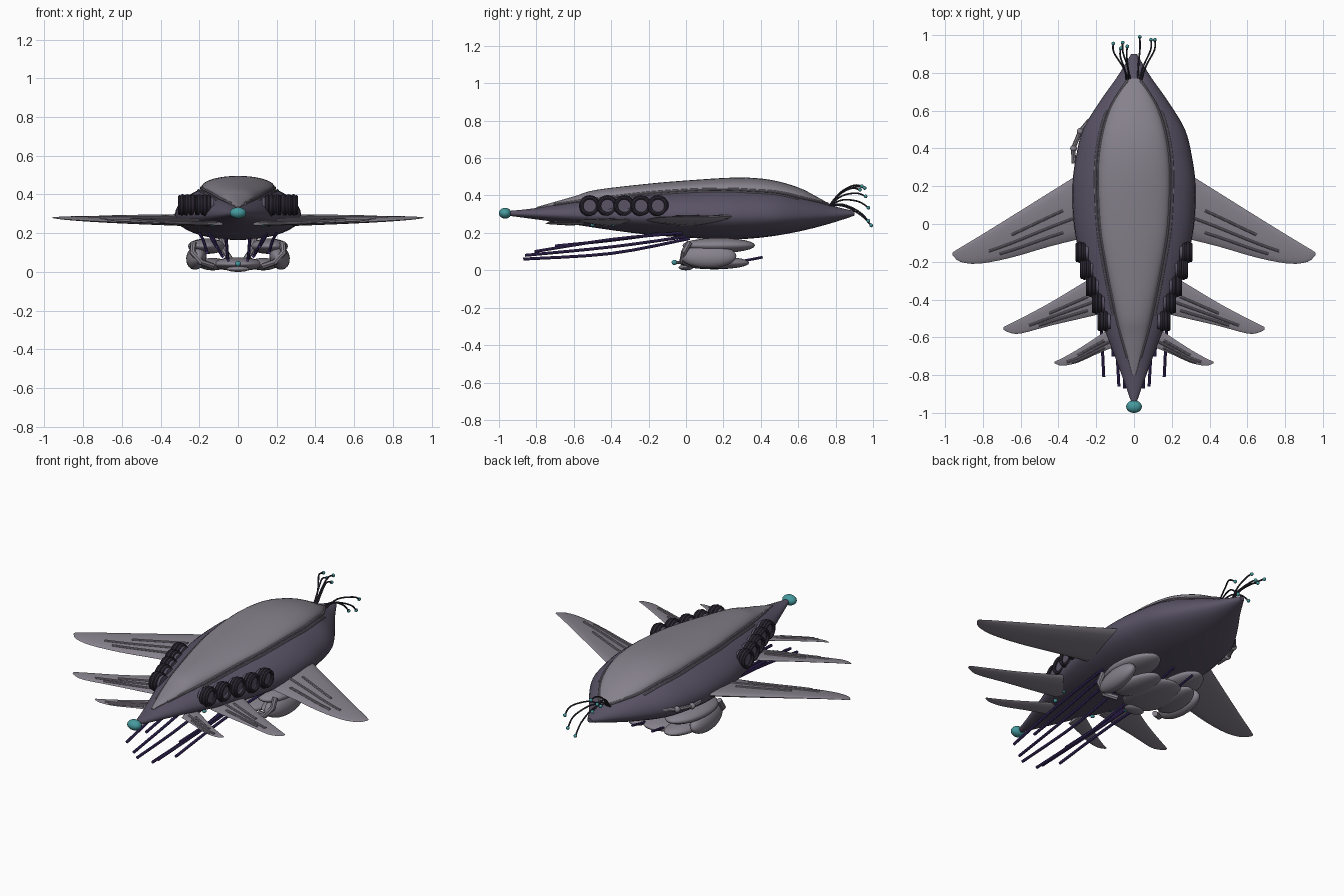
import bpy, bmesh, math
from mathutils import Vector

if "Cube" in bpy.data.objects:
    bpy.data.objects.remove(bpy.data.objects["Cube"])


def mat(name, c):
    m = bpy.data.materials.new(name)
    m.diffuse_color = (*c, 1)
    m.use_nodes = True
    m.node_tree.nodes["Principled BSDF"].inputs["Base Color"].default_value = m.diffuse_color
    return m


DARK = mat("dark_hull", (0.10, 0.085, 0.13))
SHELL = mat("shell", (0.24, 0.22, 0.26))
BLACK = mat("black", (0.035, 0.03, 0.045))
TEAL = mat("teal", (0.06, 0.32, 0.34))
PURPLE = mat("purple", (0.055, 0.03, 0.15))


def finish(o, name, m, angle=40):
    o.name = name
    o.data.materials.clear()
    o.data.materials.append(m)
    bpy.ops.object.select_all(action='DESELECT')
    o.select_set(True)
    bpy.context.view_layer.objects.active = o
    bpy.ops.object.shade_smooth_by_angle(angle=math.radians(angle))
    return o


def loft(name, rings, m):
    """Skin a list of closed rings and cap both ends."""
    bm = bmesh.new()
    vs = [[bm.verts.new(p) for p in r] for r in rings]
    n = len(vs[0])
    for a, b in zip(vs, vs[1:]):
        for i in range(n):
            bm.faces.new((a[i], a[(i + 1) % n], b[(i + 1) % n], b[i]))
    bm.faces.new(vs[0])
    bm.faces.new(vs[-1])
    bmesh.ops.recalc_face_normals(bm, faces=bm.faces)
    me = bpy.data.meshes.new(name)
    bm.to_mesh(me)
    bm.free()
    o = bpy.data.objects.new(name, me)
    bpy.context.collection.objects.link(o)
    return finish(o, name, m)


def smooth_rows(rows, sub=4):
    """Catmull-Rom subdivision of a profile table."""
    out = []
    for i in range(len(rows) - 1):
        p = [rows[max(0, min(len(rows) - 1, i + k))] for k in (-1, 0, 1, 2)]
        for s in range(sub):
            t = s / sub
            out.append([0.5 * (2 * b + (c - a) * t + (2 * a - 5 * b + 4 * c - d) * t * t
                               + (3 * b - a - 3 * c + d) * t ** 3) for a, b, c, d in zip(*p)])
    return out + [list(rows[-1])]


def tube(name, pts, r, m):
    cu = bpy.data.curves.new(name, 'CURVE')
    cu.dimensions = '3D'
    cu.bevel_depth = r
    cu.bevel_resolution = 2
    cu.use_fill_caps = True
    sp = cu.splines.new('POLY')
    sp.points.add(len(pts) - 1)
    for q, p in zip(sp.points, pts):
        q.co = (*p, 1)
    o = bpy.data.objects.new(name, cu)
    bpy.context.collection.objects.link(o)
    bpy.ops.object.select_all(action='DESELECT')
    o.select_set(True)
    bpy.context.view_layer.objects.active = o
    bpy.ops.object.convert(target='MESH')
    return finish(bpy.context.object, name, m)


def ball(name, loc, size, m, rot=(0, 0, 0), seg=24):
    bpy.ops.mesh.primitive_uv_sphere_add(segments=seg, ring_count=seg // 2, radius=1, location=loc, rotation=rot)
    o = bpy.context.object
    o.scale = size
    return finish(o, name, m, 60)


# Hull: y, half width, bottom z, middle z, top z
HULL = smooth_rows([
    (-0.95, .012, .292, .305, .317), (-0.8, .065, .272, .30, .333), (-0.6, .14, .245, .295, .37),
    (-0.4, .22, .215, .292, .40), (-0.2, .28, .19, .29, .43), (0, .318, .175, .29, .45),
    (0.2, .326, .165, .29, .46), (0.35, .308, .17, .29, .455), (0.5, .27, .188, .29, .44),
    (0.65, .18, .218, .292, .395), (0.77, .095, .25, .295, .35), (0.85, .045, .275, .30, .328),
    (0.9, .015, .292, .305, .318)])
N = 40
rings = []
for y, w, b, c, t in HULL:
    ang = [2 * math.pi * i / N for i in range(N)]
    rings.append([(w * math.cos(a), y, c + ((t - c) if math.sin(a) > 0 else (c - b)) * math.sin(a)) for a in ang])
loft("hull", rings, DARK)


def hull_at(y):
    for p, q in zip(HULL, HULL[1:]):
        if p[0] <= y <= q[0]:
            k = (y - p[0]) / (q[0] - p[0])
            return [a + (b - a) * k for a, b in zip(p, q)]


def hull_top(x, y):
    _, w, b, c, t = hull_at(y)
    return c + (t - c) * math.sqrt(max(0, 1 - (x / w) ** 2))


# Upper shell: y, half width, top z
BACK = smooth_rows([(-0.8, .008, .338), (-0.6, .065, .395), (-0.48, .095, .43), (-0.2, .15, .463), (0, .18, .48),
                    (0.27, .19, .496), (0.45, .172, .484), (0.6, .13, .443), (0.7, .075, .393), (0.77, .025, .353)])
rings, edge = [], []
for y, w, t in BACK:
    e = min(hull_top(w, y) + .006, t - .004)
    edge.append((w, y, e))
    arc = [math.pi * i / 18 for i in range(19)]
    rings.append([(w * math.cos(a), y, e + (t - e) * math.sin(a) ** .9 if 0 < a < 3.14 else e) for a in arc]
                 + [(-w * .8, y, e - .02), (w * .8, y, e - .02)])
loft("upper_shell", rings, SHELL)
for s in (-1, 1):
    tube("shell_rim", [(s * x, y, z) for x, y, z in edge[2:-1]], .007, SHELL)
    tube("side_trim", [(s * (x + .015), y, hull_top(x + .015, y)) for x, y, z in edge[8:-8]], .006, SHELL)

# Swept wings: x, leading y, trailing y; then z at root and tip
WINGS = [
    ([(.25, .29, -.07), (.45, .165, -.12), (.65, .04, -.178), (.82, -.065, -.21), (.92, -.125, -.2),
      (.96, -.15, -.165)], .268, .28),
    ([(.15, -.24, -.47), (.3, -.33, -.505), (.45, -.42, -.54), (.6, -.5, -.58), (.66, -.53, -.575),
      (.69, -.545, -.56)], .258, .27),
    ([(.08, -.52, -.64), (.2, -.6, -.69), (.3, -.665, -.735), (.38, -.71, -.75), (.42, -.728, -.738)], .25, .255)]
for rows, z0, z1 in WINGS:
    st = smooth_rows(rows, 3)
    x0, x1 = rows[0][0], rows[-1][0]

    def wing_point(row, a):
        x, l, t = row
        k = (x - x0) / (x1 - x0)
        ch = l - t
        z = z0 + (z1 - z0) * k ** 2 + ch * .06 * math.cos(a) + ch * .065 * math.sin(a)
        return x, (l + t) / 2 + ch / 2 * math.cos(a), z

    for s in (-1, 1):
        rings = []
        for r in st:
            ps = [wing_point(r, 2 * math.pi * i / 16) for i in range(16)]
            rings.append([(s * x, y, z) for x, y, z in ps])
        loft("wing", rings, SHELL)
        # raised ribs on top of the wing
        for c, i0, i1 in ((.1, 2, 7), (-.3, 1, 9), (-.65, 2, 8)):
            ps = [wing_point(r, math.acos(c)) for r in st[i0:i1]]
            tube("wing_rib", [(s * x, y, z) for x, y, z in ps], .007, SHELL)

for s in (-1, 1):
    # Row of engine rings along each flank
    for x, y in ((.17, -.515), (.2, -.42), (.232, -.33), (.262, -.24), (.287, -.15)):
        for dx, R, r in ((0, .046, .011), (.014, .043, .009), (-.02, .044, .011)):
            bpy.ops.mesh.primitive_torus_add(major_radius=R, minor_radius=r, major_segments=28, minor_segments=8,
                                             location=(s * (x + dx), y, .345), rotation=(0, math.pi / 2, 0))
            finish(bpy.context.object, "engine_ring", BLACK)
        bpy.ops.mesh.primitive_cylinder_add(vertices=28, radius=.042, depth=.05, location=(s * (x - .02), y, .345),
                                            rotation=(0, math.pi / 2, 0))
        finish(bpy.context.object, "engine_core", DARK)
    # Small belly lights
    for x, y in ((.2, -.27), (.16, -.39), (.13, -.5)):
        ball("belly_light", (s * x, y, .243), (.012, .012, .01), TEAL, seg=12)
    # Trailing tendrils
    for a, b, c in (((.2, -.02, .2), (.18, -.4, .165), (.16, -.81, .1)),
                    ((.13, 0, .18), (.105, -.4, .125), (.08, -.86, .08)),
                    ((.06, .02, .17), (.055, -.4, .09), (.05, -.87, .06)),
                    ((.15, -.1, .2), (.13, -.4, .16), (.11, -.7, .13))):
        tube("tendril", [p[0] for p in [(q,) for q in smooth_rows([a, b, c])]], .008, PURPLE)
        o = bpy.context.object
        if s < 0:
            for v in o.data.vertices:
                v.co.x *= -1
            o.data.flip_normals()

# Prow bulb
ball("prow_bulb", (0, -.967, .305), (.042, .033, .029), TEAL)

# Stern feelers with glowing tips
for x0, tip in ((-.03, (-.11, .955, .44)), (-.02, (-.06, .96, .395)), (-.03, (-.035, .94, .45)),
                (.02, (.03, .99, .24)), (.03, (.09, .975, .265)), (.04, (.11, .975, .335)), (-.04, (-.07, .93, .43))):
    a, t = Vector((x0, .765, .345)), Vector(tip)
    m1 = a.lerp(t, .35) + Vector((0, 0, .035))
    m2 = a.lerp(t, .75) + Vector((t.x * .15, 0, .03))
    tube("feeler", smooth_rows([tuple(a), tuple(m1), tuple(m2), tuple(t)]), .0045, BLACK)
    ball("feeler_tip", t, (.01, .01, .01), TEAL, seg=12)

# Belly pod made of overlapping lobes
ball("pod_lower_lobe", (0, .15, .04), (.135, .185, .035), SHELL)
for s in (-1, 1):
    ball("pod_upper_lobe", (s * .16, .175, .133), (.098, .195, .04), SHELL, (0, 0, s * .08))
    ball("pod_side_lobe", (s * .215, .12, .075), (.05, .15, .065), SHELL, (0, s * -.3, s * -.08))
    ball("pod_low_side_lobe", (s * .13, .19, .04), (.075, .15, .032), SHELL, (0, 0, s * .15))
    tube("pod_strut", [(s * .09, .15, .19), (s * .07, .13, .11), (s * .03, .1, .05)], .016, SHELL)
    tube("pod_arm", [(s * .23, .02, .15), (s * .235, -.01, .1), (s * .19, -.02, .05), (s * .13, .02, .03)], .016, SHELL)
    tube("pod_feeler", [(s * .06, .28, .045), (s * .065, .41, .07)], .007, PURPLE)
tube("pod_neck", [(0, .0, .042), (0, -.06, .042)], .008, SHELL)
ball("pod_eye", (0, -.062, .042), (.015, .015, .014), TEAL, seg=16)
ball("pod_base", (0, .0, .015), (.06, .04, .015), SHELL)

# Folded arm on the left flank
tube("flank_arm", [(-.318, .32, .28), (-.322, .4, .285), (-.285, .49, .29), (-.235, .55, .295)], .012, SHELL)
for p in ((-.32, .4, .285), (-.285, .49, .29)):
    ball("flank_joint", p, (.018, .018, .018), SHELL, seg=16)
